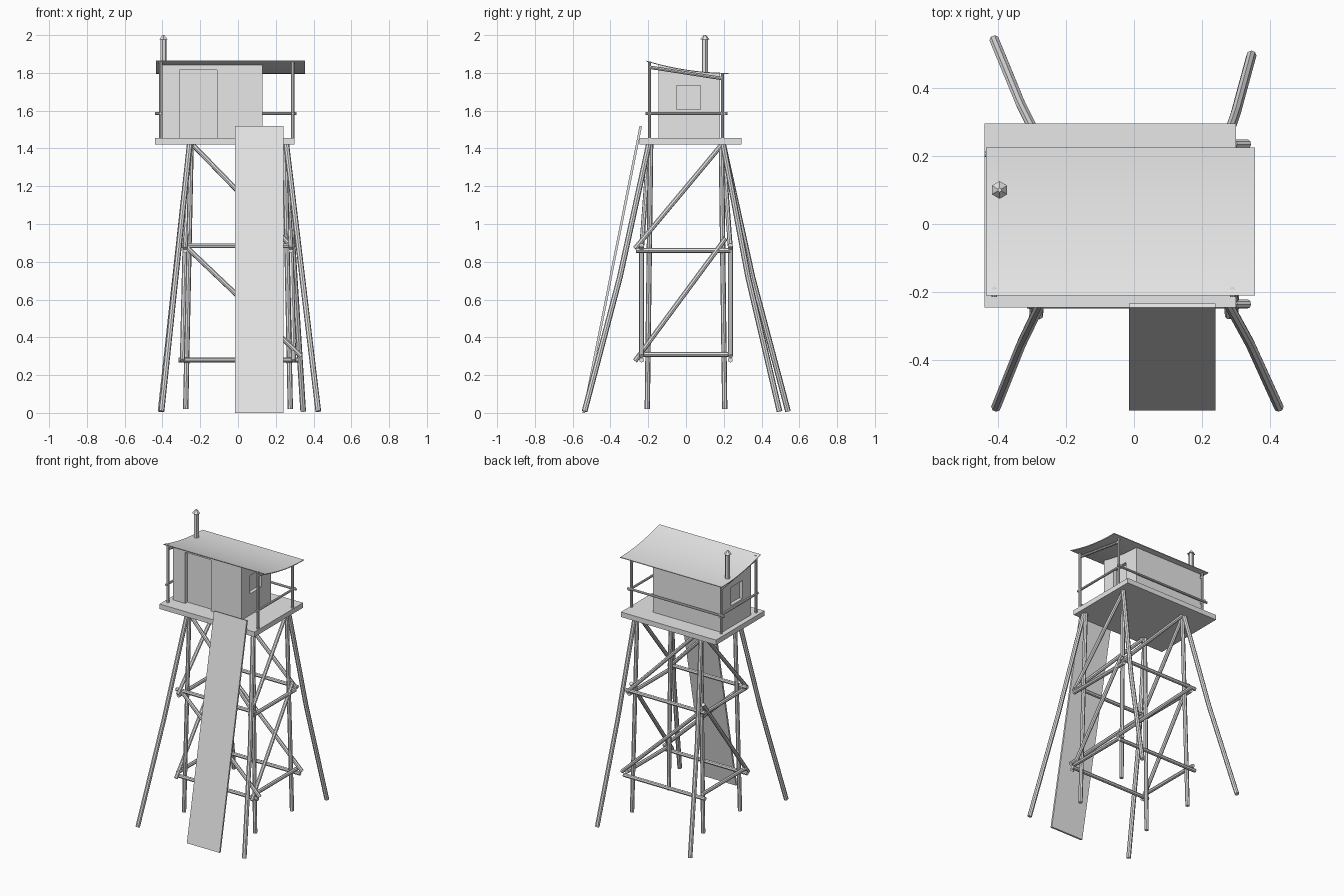
import bpy, bmesh
from mathutils import Vector

if "Cube" in bpy.data.objects:
    bpy.data.objects.remove(bpy.data.objects["Cube"], do_unlink=True)

GREY = (0.8, 0.8, 0.8, 1)
grey = bpy.data.materials.new("pale grey")
grey.use_nodes = True
grey.diffuse_color = GREY
grey.node_tree.nodes["Principled BSDF"].inputs["Base Color"].default_value = GREY


def finish(name, bm):
    bmesh.ops.recalc_face_normals(bm, faces=bm.faces)
    mesh = bpy.data.meshes.new(name)
    bm.to_mesh(mesh)
    bm.free()
    mesh.materials.append(grey)
    ob = bpy.data.objects.new(name, mesh)
    bpy.context.collection.objects.link(ob)
    return ob


def box(name, lo, hi):
    bm = bmesh.new()
    bmesh.ops.create_cube(bm, size=1)
    lo, hi = Vector(lo), Vector(hi)
    for v in bm.verts:
        v.co = (lo + hi) / 2 + v.co * (hi - lo)
    return finish(name, bm)


def extrude_x(name, profile, x0, x1):
    """Sweep a closed (y, z) profile along x."""
    bm = bmesh.new()
    face = bm.faces.new([bm.verts.new((x0, y, z)) for y, z in profile])
    new = bmesh.ops.extrude_face_region(bm, geom=[face])["geom"]
    bmesh.ops.translate(bm, vec=(x1 - x0, 0, 0),
                        verts=[g for g in new if isinstance(g, bmesh.types.BMVert)])
    return finish(name, bm)


def pole(name, points, r, sides=8):
    """Faceted round timber through a list of points."""
    bm = bmesh.new()
    pts = [Vector(p) for p in points]
    run = (pts[-1] - pts[0]).normalized()
    u = run.orthogonal().normalized()
    w = run.cross(u)
    turn = bmesh.ops.create_circle(bm, segments=sides, radius=r)["verts"]
    shape = [v.co.copy() for v in turn]
    bmesh.ops.delete(bm, geom=turn, context='VERTS')
    rings = [[bm.verts.new(p + u * c.x + w * c.y) for c in shape] for p in pts]
    for a, b in zip(rings, rings[1:]):
        for i in range(sides):
            j = (i + 1) % sides
            bm.faces.new((a[i], a[j], b[j], b[i]))
    bm.faces.new(rings[0])
    bm.faces.new(rings[-1])
    return finish(name, bm)


# Deck
box("platform", (-0.44, -0.245, 1.42), (0.30, 0.295, 1.455))


# Sagging sheet roof: height drops from front to back
def roof_z(y):
    t = (y + 0.21) / 0.435
    return 1.80 + 0.065 * (1 - t) ** 2


roof_ys = [-0.21 + 0.435 * i / 10 for i in range(11)]
roof_line = [(y, roof_z(y)) for y in roof_ys]
roof = extrude_x("roof", roof_line + [(y, z - 0.005) for y, z in reversed(roof_line)],
                 -0.435, 0.355)

# Cabin with walls following the roof, door and windows recessed
wall_ys = [-0.145 + 0.325 * i / 6 for i in range(7)]
cabin = extrude_x("cabin", [(-0.145, 1.455)] + [(y, roof_z(y) - 0.004) for y in wall_ys]
                  + [(0.18, 1.455)], -0.405, 0.13)
cutters = [
    box("door_cutter", (-0.31, -0.3, 1.40), (-0.11, -0.12, 1.815)),
    box("right_window_cutter", (0.105, -0.05, 1.605), (0.2, 0.077, 1.733)),
    box("left_window_cutter", (-0.5, -0.05, 1.605), (-0.38, 0.077, 1.733)),
]
bpy.context.view_layer.objects.active = cabin
for cutter in cutters:
    cutter.hide_render = True
    mod = cabin.modifiers.new("recess", 'BOOLEAN')
    mod.operation = 'DIFFERENCE'
    mod.solver = 'EXACT'
    mod.object = cutter
    bpy.ops.object.modifier_apply(modifier=mod.name)
    bpy.data.objects.remove(cutter, do_unlink=True)

# Chimney with a pointed cap
pole("chimney", [(-0.395, 0.1, 1.78), (-0.395, 0.1, 1.98)], 0.017, 6)
bm = bmesh.new()
bmesh.ops.create_cone(bm, cap_ends=True, segments=6, radius1=0.026, radius2=0.006, depth=0.024)
bmesh.ops.translate(bm, verts=bm.verts, vec=(-0.395, 0.1, 1.988))
finish("chimney_cap", bm)

# Roof posts, side rails, roof bearers and back rail
for side, x in (("left", 0.29), ("right", -0.41)):
    for end, y in (("front", -0.193), ("back", 0.193)):
        pole(f"{end}_{side}_post", [(x, y, 1.45), (x, y, roof_z(y))], 0.009)
    pole(f"{side}_rail", [(x, -0.215, 1.585), (x, 0.22, 1.585)], 0.008)
    pole(f"{side}_roof_bearer", [(x, -0.193, 1.83), (x, 0.193, 1.77)], 0.009)
pole("back_rail", [(-0.44, 0.205, 1.585), (0.31, 0.205, 1.585)], 0.008)

# Upright legs and splayed outer legs
feet = {("right", "front"): (-0.405, -0.537), ("right", "back"): (-0.41, 0.54),
        ("left", "front"): (0.425, -0.537), ("left", "back"): (0.345, 0.495)}
for (side, end), (fx, fy) in feet.items():
    sx = 1 if side == "left" else -1
    sy = 1 if end == "back" else -1
    pole(f"{end}_{side}_leg", [(sx * 0.277, sy * 0.205, 0.02),
                               (sx * 0.248, sy * 0.187, 1.43)], 0.014)
    top = Vector((sx * 0.255, sy * 0.195, 1.43))
    foot = Vector((fx, fy, 0.008))
    bend = (top + foot) / 2 - Vector((0, sy * 0.016, 0))
    pole(f"{end}_{side}_splayed_leg", [foot, bend, top], 0.015)

# Braces on the front and back faces
for end, sy in (("front", -1), ("back", 1)):
    y = sy * 0.235
    pole(f"{end}_upper_beam", [(-0.315, y, 0.885), (0.30, y, 0.885)], 0.013)
    pole(f"{end}_lower_beam", [(-0.315, y, 0.28), (0.32, y, 0.28)], 0.013)
    pole(f"{end}_upper_brace", [(-0.235, sy * 0.195, 1.415), (0.295, y, 0.87)], 0.013)
    pole(f"{end}_lower_brace", [(-0.28, y, 0.885), (0.335, y, 0.30)], 0.013)

# Braces on the two sides
for side, sx in (("left", 1), ("right", -1)):
    x = sx * 0.28
    low = sx * 0.295
    pole(f"{side}_upper_beam", [(x, -0.265, 0.86), (x, 0.235, 0.86)], 0.013)
    pole(f"{side}_lower_beam", [(low, -0.25, 0.31), (low, 0.24, 0.31)], 0.013)
    pole(f"{side}_upper_brace", [(sx * 0.25, 0.185, 1.415), (x, -0.27, 0.87)], 0.013)
    pole(f"{side}_lower_brace", [(x, 0.21, 0.925), (low, -0.27, 0.275)], 0.013)

# Steep boarding ramp at the front
extrude_x("ramp", [(-0.548, 0), (-0.535, 0), (-0.233, 1.517), (-0.246, 1.52)], -0.015, 0.24)

# Smooth the curved sheet only
bpy.ops.object.select_all(action='DESELECT')
roof.select_set(True)
bpy.context.view_layer.objects.active = roof
bpy.ops.object.shade_smooth_by_angle()
